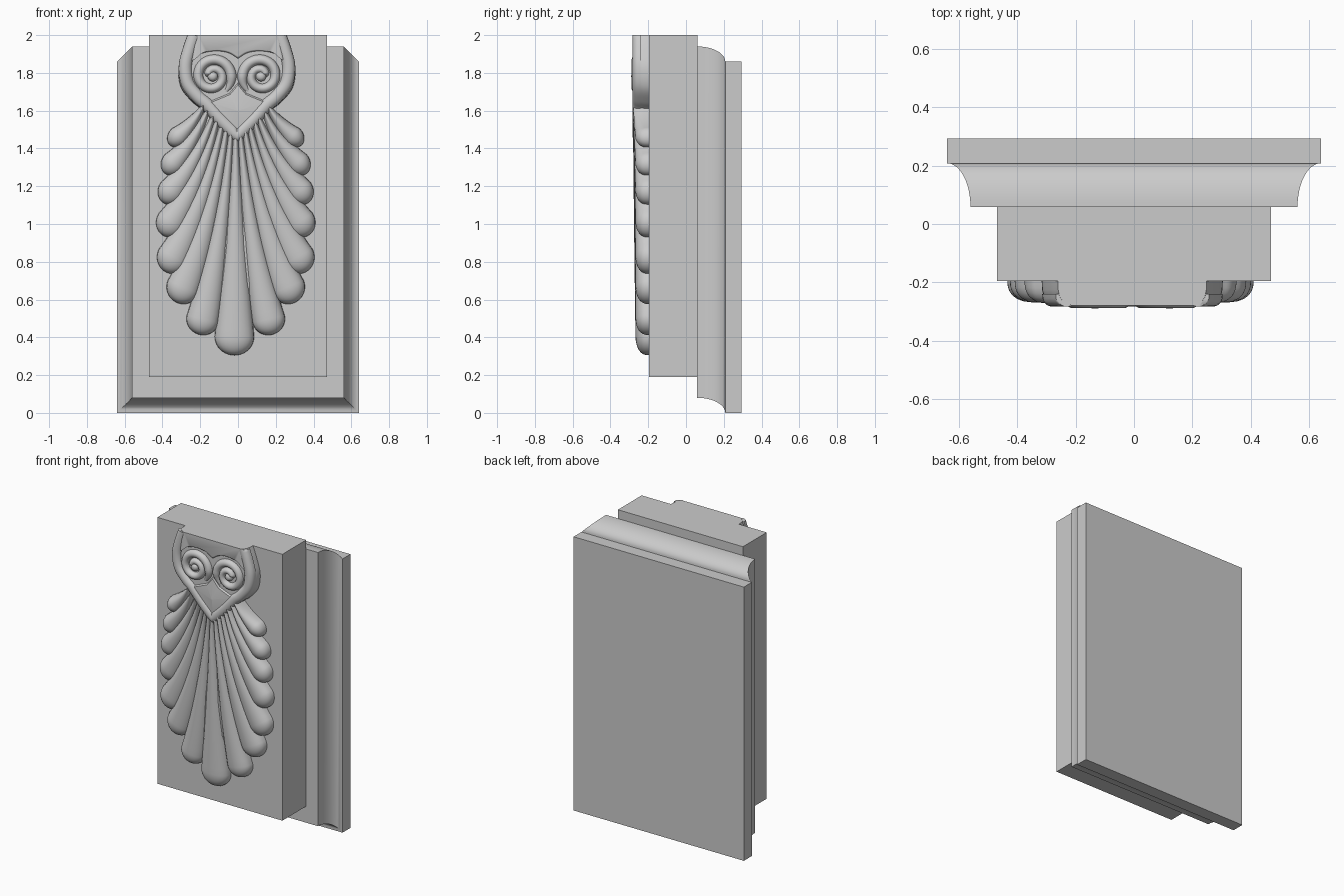
import bpy, bmesh, math
from mathutils import Vector

if "Cube" in bpy.data.objects:
    bpy.data.objects.remove(bpy.data.objects["Cube"])

BASE = -0.19          # just inside the block's front face
MID = -0.012          # the carving sits slightly left of centre


def make(name, verts, faces, angle=35):
    me = bpy.data.meshes.new(name)
    bm = bmesh.new()
    vs = [bm.verts.new(v) for v in verts]
    for f in faces:
        bm.faces.new([vs[i] for i in f])
    bmesh.ops.recalc_face_normals(bm, faces=bm.faces)
    bm.to_mesh(me)
    bm.free()
    ob = bpy.data.objects.new(name, me)
    bpy.context.collection.objects.link(ob)
    bpy.ops.object.select_all(action='DESELECT')
    ob.select_set(True)
    bpy.context.view_layer.objects.active = ob
    bpy.ops.object.shade_smooth_by_angle(angle=math.radians(angle))
    return ob


def loft(name, rings, angle=35):
    """Closed rings joined in order, both ends capped."""
    n = len(rings[0])
    verts = [v for r in rings for v in r]
    faces = [(k*n+i, k*n+(i+1) % n, (k+1)*n+(i+1) % n, (k+1)*n+i)
             for k in range(len(rings)-1) for i in range(n)]
    faces += [tuple(range(n)), tuple(range((len(rings)-1)*n, len(rings)*n))]
    return make(name, verts, faces, angle)


def dome(name, outline, centre, steps, angle=35):
    """Outline in xz, shrunk towards a centre while coming forward."""
    cx, cz = centre
    return loft(name, [[(cx+(x-cx)*s, y, cz+(z-cz)*s) for x, z in outline]
                       for s, y in steps], angle)


def sweep(name, path, widths, heights, base=BASE, n=12, power=0.75):
    """Half-round relief ridge along a path in the xz plane."""
    rings = []
    for i, p in enumerate(path):
        t = (path[min(i+1, len(path)-1)] - path[max(i-1, 0)]).normalized()
        side = Vector((-t.y, t.x))
        ring = []
        for k in range(n+1):
            a = math.pi*k/n
            q = p + side*widths[i]*math.cos(a)
            y = base - heights[i]*max(0, math.sin(a))**power
            ring.append((q.x, y, min(q.y, 2.0)))
        rings.append(ring)
    return loft(name, rings, 60)


def smooth_path(pts, sub=6):
    """Catmull-Rom through the points."""
    p = [Vector(q) for q in pts]
    p = [p[0]*2-p[1]] + p + [p[-1]*2-p[-2]]
    out = []
    for i in range(1, len(p)-2):
        a, b, c, d = p[i-1:i+3]
        for k in range(sub):
            t = k/sub
            out.append(0.5*(2*b+(c-a)*t+(2*a-5*b+4*c-d)*t*t+(3*b-a-3*c+d)*t**3))
    return out + [p[-2]]


# Back plate with a coved edge
profile = [(0.058+0.15*math.sin(a), 0.08*(1-math.cos(a)))
           for a in [math.pi/2*i/12 for i in range(13)]] + [(0.293, 0.08)]
loft("back_plate", [[(-0.56-d, y, 0.08-d), (0.56+d, y, 0.08-d),
                     (0.56+d, y, 1.94-d), (-0.56-d, y, 1.94-d)] for y, d in profile])

# Raised block
rect = [(-0.47, 0.19), (0.47, 0.19), (0.47, 2.0), (-0.47, 2.0)]
dome("block", rect, (0, 1), [(1, 0.06), (1, -0.195)])

# Fan of leaf lobes: root, tip, half width
lobes = [((-0.17, 1.63), (-0.355, 1.425), 0.055),
         ((-0.15, 1.60), (-0.383, 1.275), 0.064),
         ((-0.12, 1.57), (-0.393, 1.12), 0.072),
         ((-0.10, 1.54), (-0.393, 0.945), 0.08),
         ((-0.075, 1.51), (-0.378, 0.75), 0.087),
         ((-0.05, 1.49), (-0.315, 0.585), 0.09),
         ((-0.025, 1.47), (-0.195, 0.415), 0.088)]


def lobe(name, root, tip, w, sx):
    r, t = Vector(root), Vector(tip)
    c = Vector((r.x+(t.x-r.x)*0.33, r.y+(t.y-r.y)*0.6))
    length = (t-r).length
    t0 = 1 - 1.15*w/length               # where the rounded tip begins
    params = [t0*i/22 for i in range(22)]
    params += [t0+(1-t0)*math.sin(math.pi/2*i/10) for i in range(11)]
    path, ws, hs = [], [], []
    for u in params:
        q = r*(1-u)**2 + c*2*u*(1-u) + t*u*u
        path.append(Vector((MID+sx*q.x, q.y)))
        s = max(0, (u-t0)/(1-t0))
        e = math.sqrt(max(0.0004, 1-s*s))
        ws.append(w*(0.17+0.83*min(1, u/t0)**0.9)*e)
        hs.append((0.09-0.014*u)*e**0.7)
    sweep(name, path, ws, hs)


for i, (root, tip, w) in enumerate(lobes):
    for side, sx in (("left", 1), ("right", -1)):
        lobe(f"leaf_lobe_{side}_{i+1}", root, tip, w, sx)
lobe("leaf_lobe_centre", (0, 1.45), (-0.008, 0.305), 0.105, 1)

# Body filling the gaps between lobes
half = [(-0.2, 1.6), (-0.27, 1.48), (-0.3, 1.3), (-0.31, 1.05), (-0.28, 0.85),
        (-0.2, 0.7), (-0.08, 0.58)]
body = half + [(-x, z) for x, z in reversed(half)]
dome("leaf_body", [(MID+x, z) for x, z in body], (MID, 1.2),
     [(1, BASE), (0.97, -0.225), (0.85, -0.242), (0.5, -0.255)])

# Crest: shield-shaped body cut flat at the top
edge = smooth_path([(-0.255, 2.0), (-0.285, 1.92), (-0.31, 1.82), (-0.295, 1.72),
                    (-0.235, 1.645), (-0.18, 1.6), (-0.1, 1.515), (0, 1.42)])
full = edge + [Vector((-p.x, p.y)) for p in reversed(edge[:-1])]
crest = [(MID*0.5+p.x, p.y) for p in full]
dome("crest_body", crest, (0, 2.0),
     [(1, BASE), (0.995, -0.225), (0.975, -0.25), (0.94, -0.262), (0.85, -0.262)], 50)

# Rounded rim following the crest edge
rim = [Vector((p[0]*0.88, 2-(2-p[1])*0.92)) for p in crest]
sweep("crest_rim", rim, [0.036]*len(rim), [0.043]*len(rim), base=-0.24)

# Brow above the scrolls
brow = smooth_path([(-0.25, 1.86), (-0.2, 1.9), (-0.12, 1.915), (-0.05, 1.905), (0, 1.875)], 4)
brow += [Vector((-p.x, p.y)) for p in reversed(brow[:-1])]
outline = [(p.x, p.y) for p in brow] + [(0.235, 2.0), (-0.235, 2.0)]
dome("brow", outline, (0, 2.0), [(1, -0.24), (0.99, -0.268), (0.95, -0.277), (0.9, -0.279)], 50)

# Lower field with a centre crease
dome("shield_field", [(-0.17, 1.65), (0, 1.48), (0.17, 1.65), (0.05, 1.7), (0, 1.76), (-0.05, 1.7)],
     (0, 1.6), [(1, -0.25), (0.85, -0.272), (0.02, -0.283)], 20)

# Paired scrolls
for side, sx in (("left", -1), ("right", 1)):
    path, ws, hs = [], [], []
    N = 72
    for i in range(N+1):
        u = i/N
        a = math.radians(-30 - 40 + 640*u)
        rad = 0.095*(1-u)**0.8 + 0.012
        path.append(Vector((sx*(0.128 - rad*math.cos(a)) + MID*0.5,
                            1.782 + rad*math.sin(a))))
        e = min(1, 0.15+u*8) * min(1, 0.05+(1-u)*10)
        ws.append((0.03-0.008*u)*e)
        hs.append(0.043*e)
    sweep(f"scroll_{side}", path, ws, hs, base=-0.245)
    eye = [(sx*0.128+MID*0.5+0.028*math.cos(k*math.pi/10),
            1.782+0.028*math.sin(k*math.pi/10)) for k in range(20)]
    dome(f"scroll_eye_{side}", eye, (sx*0.128+MID*0.5, 1.782),
         [(1, -0.25), (0.95, -0.272), (0.75, -0.283), (0.4, -0.289), (0.1, -0.29)], 60)
